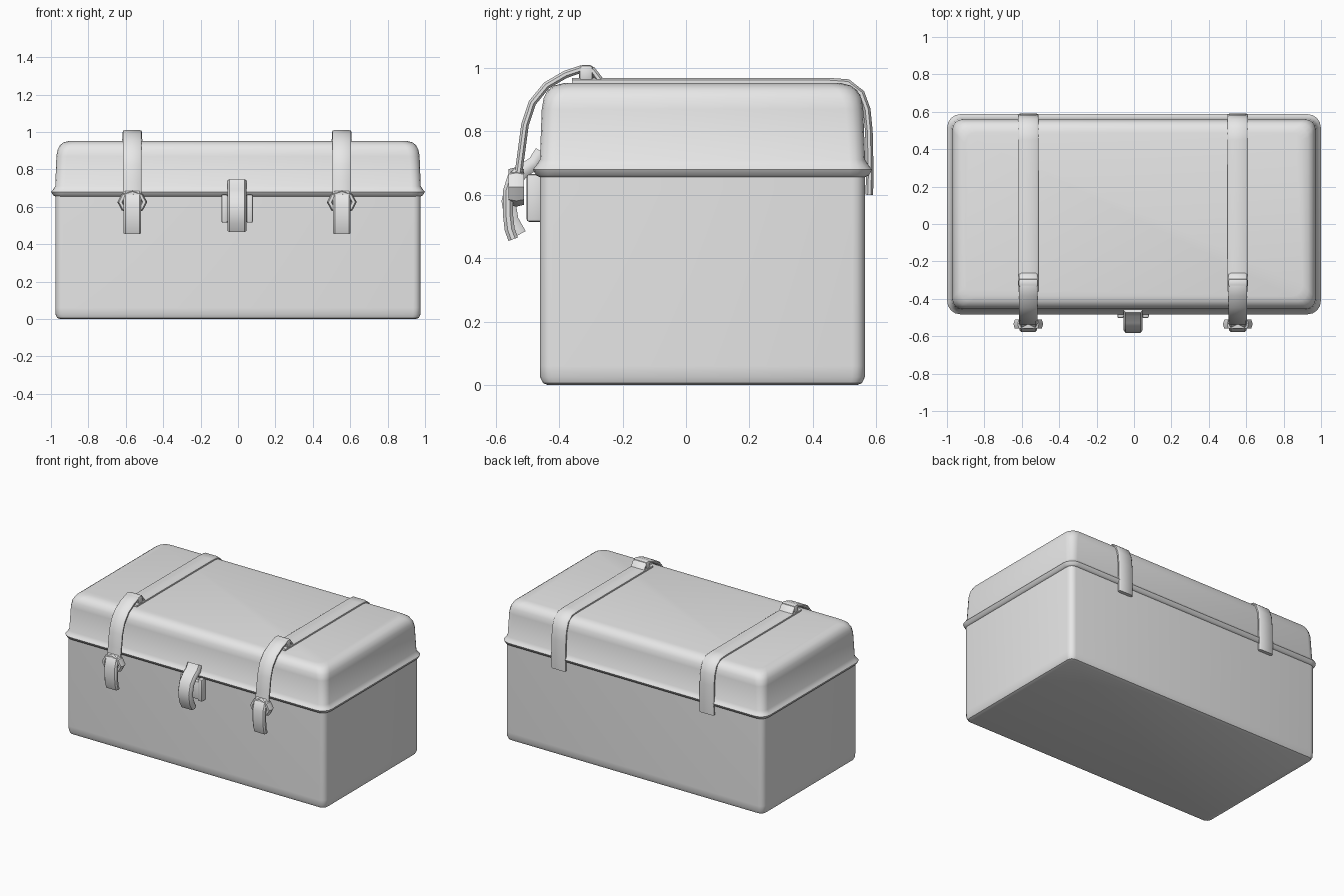
import bpy, bmesh, math
from mathutils import Vector

if "Cube" in bpy.data.objects:
    bpy.data.objects.remove(bpy.data.objects["Cube"], do_unlink=True)

grey = bpy.data.materials.new("pale grey")
grey.use_nodes = True
grey.diffuse_color = (0.8, 0.8, 0.8, 1)
grey.node_tree.nodes["Principled BSDF"].inputs["Base Color"].default_value = (0.8, 0.8, 0.8, 1)


def finish(name, bm, angle=40):
    """Turn a bmesh into a smooth-shaded object."""
    bmesh.ops.recalc_face_normals(bm, faces=bm.faces)
    mesh = bpy.data.meshes.new(name)
    bm.to_mesh(mesh)
    bm.free()
    mesh.materials.append(grey)
    ob = bpy.data.objects.new(name, mesh)
    bpy.context.collection.objects.link(ob)
    bpy.ops.object.select_all(action="DESELECT")
    ob.select_set(True)
    bpy.context.view_layer.objects.active = ob
    bpy.ops.object.shade_smooth_by_angle(angle=math.radians(angle))
    return ob


def skin(name, rings):
    """Bridge a list of equal rings and cap both ends."""
    bm = bmesh.new()
    rows = [[bm.verts.new(p) for p in ring] for ring in rings]
    for a, b in zip(rows, rows[1:]):
        for i in range(len(a)):
            j = (i + 1) % len(a)
            bm.faces.new((a[i], a[j], b[j], b[i]))
    bm.faces.new(rows[0])
    bm.faces.new(rows[-1])
    return finish(name, bm)


def rounded_rectangle(z, inset, radius, steps=4):
    hx, hy = 0.977 - inset, 0.513 - inset
    ring = []
    for q, (sx, sy) in enumerate(((1, 1), (-1, 1), (-1, -1), (1, -1))):
        for k in range(steps + 1):
            a = math.pi / 2 * (q + k / steps)
            ring.append((sx * (hx - radius) + radius * math.cos(a),
                         0.052 + sy * (hy - radius) + radius * math.sin(a), z))
    return ring


def band(name, x, path, half_width, half_thick):
    """Sweep a soft-edged flat section along a path in the y-z plane."""
    pts = [Vector((0, y, z)) for y, z in path]
    section = [(-1, -.4), (-.8, -1), (.8, -1), (1, -.4), (1, .4), (.8, 1), (-.8, 1), (-1, .4)]
    rings = []
    for i, p in enumerate(pts):
        t = (pts[min(i + 1, len(pts) - 1)] - pts[max(i - 1, 0)]).normalized()
        n = Vector((0, -t.z, t.y))
        rings.append([p + n * (v * half_thick) + Vector((x + u * half_width, 0, 0))
                      for u, v in section])
    return skin(name, rings)


def box(name, centre, size, bevel):
    bm = bmesh.new()
    bmesh.ops.create_cube(bm, size=1)
    for v in bm.verts:
        v.co = Vector(centre) + Vector(a * b for a, b in zip(v.co, size))
    bmesh.ops.bevel(bm, geom=bm.edges[:], offset=bevel, segments=2, profile=0.5, affect="EDGES")
    return finish(name, bm)


# Lower box, with a softly rounded foot
skin("chest_body", [rounded_rectangle(*s) for s in (
    (0, .025, .03), (.006, .01, .035), (.025, .001, .04), (.06, 0, .04),
    (.62, 0, .04), (.665, 0, .04))])

# Lid, with a thin projecting lip and a rounded top edge
skin("lid", [rounded_rectangle(*s) for s in (
    (.655, .002, .04), (.662, -.012, .06), (.68, -.022, .07), (.692, -.012, .06),
    (.71, 0, .05), (.87, .006, .055), (.905, .012, .06), (.93, .025, .06),
    (.945, .046, .06), (.952, .075, .06))])

# Two straps with buckles
for side, x in (("right", -.565), ("left", .555)):
    band(side + "_strap", x, [
        (.578, .60), (.580, .66), (.577, .80), (.570, .87), (.552, .92),
        (.51, .953), (.45, .957), (-.28, .957), (-.36, .957)], .054, .012)
    band(side + "_strap_front", x, [
        (-.27, .958), (-.295, .992), (-.33, .997), (-.38, .98), (-.44, .945),
        (-.485, .89), (-.508, .82), (-.52, .73), (-.535, .62)], .050, .012)
    box(side + "_strap_keeper", (x, -.315, .982), (.105, .045, .056), .012)

    # Buckle frame: a squarish ring stood upright
    bm = bmesh.new()
    major, minor = 8, 6
    grid = []
    for i in range(major):
        a = 2 * math.pi * i / major
        row = []
        for j in range(minor):
            b = 2 * math.pi * j / minor
            r = 1 + .25 * math.cos(b)
            row.append(bm.verts.new((x + .064 * r * math.cos(a),
                                     -.535 + .028 * math.sin(b),
                                     .625 + .05 * r * math.sin(a))))
        grid.append(row)
    for i in range(major):
        for j in range(minor):
            k, m = (i + 1) % major, (j + 1) % minor
            bm.faces.new((grid[i][j], grid[k][j], grid[k][m], grid[i][m]))
    finish(side + "_buckle_frame", bm)

    # Strap end hanging through the buckle
    band(side + "_strap_tail", x, [
        (-.52, .68), (-.548, .655), (-.562, .61), (-.562, .54), (-.556, .49),
        (-.545, .46)], .047, .016)

# Central clasp: side plates, base and curved hasp
for side, x in (("right", -.072), ("left", .062)):
    box("clasp_%s_plate" % side, (x, -.478, .59), (.034, .05, .15), .008)
box("clasp_base", (-.005, -.475, .58), (.12, .04, .12), .008)
band("clasp_hasp", -.005, [
    (-.455, .735), (-.478, .70), (-.515, .675), (-.545, .64), (-.56, .58),
    (-.55, .52), (-.525, .475)], .05, .022)
